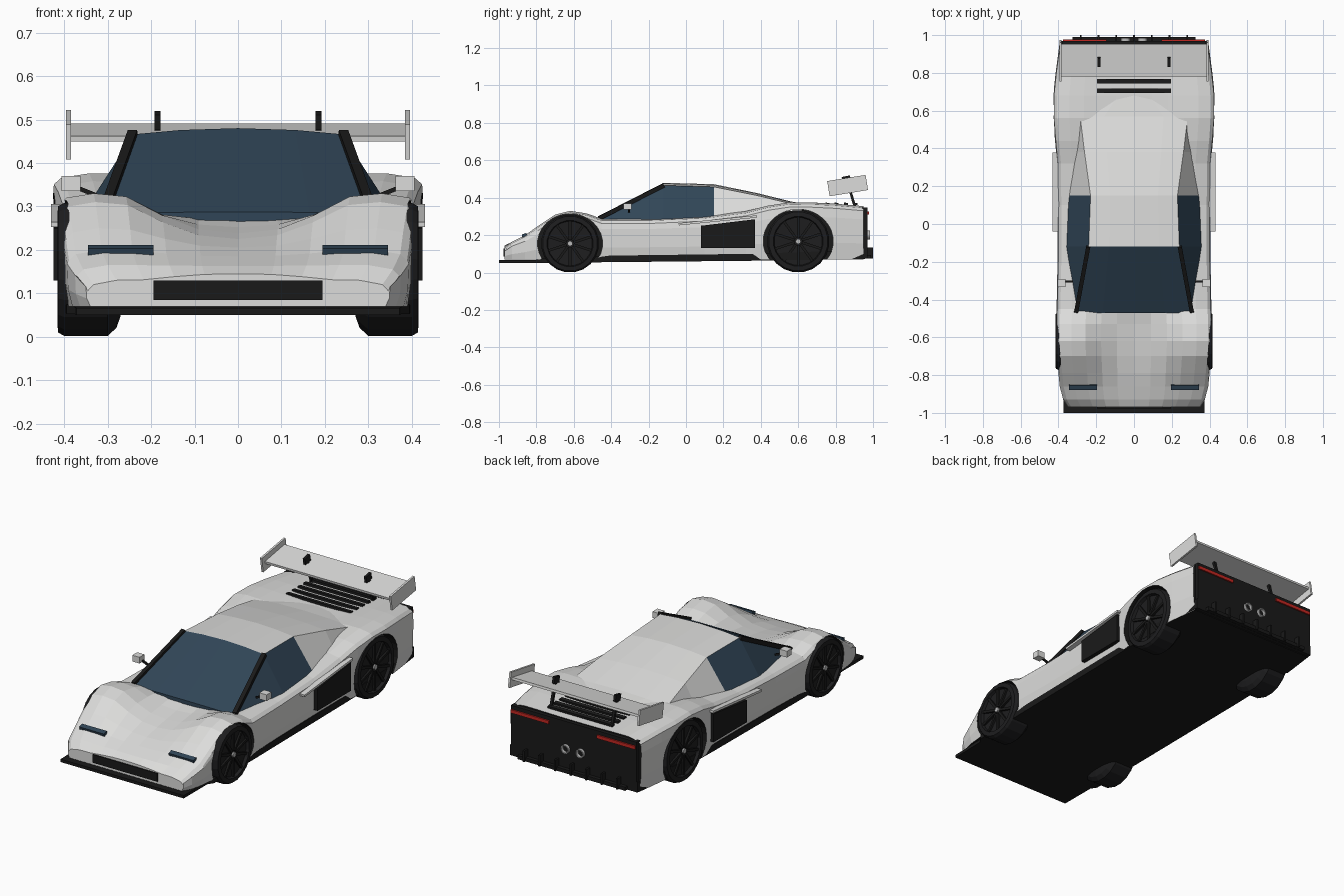
import bpy, bmesh, math
from mathutils import Vector, Matrix

cube = bpy.data.objects.get("Cube")
if cube:
    bpy.data.objects.remove(cube)


def material(name, r, g, b):
    m = bpy.data.materials.new(name)
    m.use_nodes = True
    m.diffuse_color = (r, g, b, 1)
    m.node_tree.nodes["Principled BSDF"].inputs["Base Color"].default_value = (r, g, b, 1)
    return m


WHITE = material("white paint", .72, .72, .71)
BLACK = material("black trim", .01, .01, .01)
RUBBER = material("dark rubber", .013, .013, .014)
GLASS = material("blue glass", .03, .06, .095)
RED = material("red lamp", .55, .02, .015)
METAL = material("pale metal", .5, .5, .5)
SIDES = ((1, "left"), (-1, "right"))


def finish(name, bm, *mats, rule=None):
    bmesh.ops.recalc_face_normals(bm, faces=bm.faces)
    bm.normal_update()
    if rule:
        for f in bm.faces:
            f.material_index = rule(f)
    mesh = bpy.data.meshes.new(name)
    bm.to_mesh(mesh)
    bm.free()
    for m in mats:
        mesh.materials.append(m)
    ob = bpy.data.objects.new(name, mesh)
    bpy.context.collection.objects.link(ob)
    return ob


def box(name, size, loc, mat, tilt=0):
    bm = bmesh.new()
    mx = Matrix.Translation(loc) @ Matrix.Rotation(tilt, 4, 'X') @ Matrix.Diagonal((*size, 1))
    bmesh.ops.create_cube(bm, size=1, matrix=mx)
    return finish(name, bm, mat)


def beam(name, a, b, width, mat):
    a, b = Vector(a), Vector(b)
    turn = (b - a).to_track_quat('Z', 'X').to_matrix().to_4x4()
    bm = bmesh.new()
    mx = Matrix.Translation((a + b) / 2) @ turn @ Matrix.Diagonal((width, width, (b - a).length, 1))
    bmesh.ops.create_cube(bm, size=1, matrix=mx)
    return finish(name, bm, mat)


def lathe(name, profile, centre, axis, sides, mat, stretch=1):
    """Spin (along, radius) points round the X or Y axis."""
    bm = bmesh.new()
    rings = []
    for along, r in profile:
        ring = []
        for i in range(sides):
            t = math.tau * (i + .5) / sides
            u, z = r * math.sin(t) * stretch, r * math.cos(t)
            p = (along, u, z) if axis == 'X' else (u, along, z)
            ring.append(bm.verts.new(Vector(centre) + Vector(p)))
        rings.append(ring)
    skin(bm, rings)
    return finish(name, bm, mat)


def skin(bm, rings):
    n = len(rings[0])
    for a, b in zip(rings, rings[1:]):
        for i in range(n):
            j = (i + 1) % n
            bm.faces.new((a[i], a[j], b[j], b[i]))
    bm.faces.new(rings[0])
    bm.faces.new(rings[-1])


def loft(name, sections, *mats, rule=None):
    """Join half outlines, mirrored in x, given as (y, [(x, z)...])."""
    bm = bmesh.new()
    rings = []
    for y, half in sections:
        full = half + [(-x, z) for x, z in reversed(half[1:-1])]
        rings.append([bm.verts.new((x, y, z)) for x, z in full])
    skin(bm, rings)
    return finish(name, bm, *mats, rule=rule)


# Body shell: y, half width, fender height, centre height
STATIONS = [
    (-.97, .35, .13, .145), (-.93, .375, .165, .163), (-.86, .393, .2, .185),
    (-.79, .4, .25, .205), (-.7, .41, .31, .225), (-.62, .415, .33, .238),
    (-.53, .413, .316, .252), (-.45, .41, .287, .27), (-.2, .405, .287, .28),
    (.1, .405, .3, .29), (.32, .407, .328, .32), (.44, .418, .358, .345),
    (.56, .428, .376, .36), (.68, .428, .374, .362), (.8, .415, .368, .36),
    (.95, .395, .355, .352)]


def body_half(w, zs, zc):
    low = .07
    side = zs - .25 * (zs - low)
    mid = low + .4 * (side - low)
    return [(0, zc), (.22 * w, zc + .1 * (zs - zc)), (.42 * w, zc + .45 * (zs - zc)),
            (.62 * w, zc + .92 * (zs - zc)), (.8 * w, zs), (.95 * w, zs - .01),
            (.99 * w, zs - .025), (w, side), (.995 * w, mid), (.97 * w, low), (0, low)]


body = loft("body_shell", [(y, body_half(w, s, c)) for y, w, s, c in STATIONS], WHITE, BLACK,
            rule=lambda f: int(f.normal.z < -.7 or f.normal.y > .8))

# Wheels and wheel arches
AXLES = (("front", -.62, .155), ("rear", .6, .167))
for end, y, r in AXLES:
    for s, side in SIDES:
        tag = f"{end}_{side}"
        hub = (0, y, r)
        cutter = lathe("arch_cutter_" + tag, [(s * .25, r * 1.03), (s * .5, r * 1.03)],
                       hub, 'X', 28, BLACK, stretch=1.09)
        cutter.hide_render = True
        cutter.hide_set(True)
        cut = body.modifiers.new("arch_" + tag, 'BOOLEAN')
        cut.operation, cut.solver, cut.object = 'DIFFERENCE', 'EXACT', cutter
        cut.material_mode = 'TRANSFER'
        tyre = [(.27, .7 * r), (.28, .88 * r), (.3, r), (.4, r), (.414, .95 * r),
                (.416, .8 * r), (.4, .77 * r), (.395, .1 * r)]
        lathe("tyre_" + tag, [(s * x, q) for x, q in tyre], hub, 'X', 20, RUBBER)
        for k in range(10):
            t = math.tau * k / 10
            d = Vector((0, math.sin(t), math.cos(t)))
            c = Vector((s * .402, y, r))
            beam(f"spoke_{tag}_{k}", c + d * .02, c + d * r * .78, .014, BLACK)
        lathe("hub_" + tag, [(s * .39, .014), (s * .414, .014)], hub, 'X', 10, METAL)

# Cabin: y, roof height, roof half width, roof edge height, base half width, base height
CABIN = [(-.47, .287, .3, .285, .315, .26), (-.12, .48, .24, .466, .36, .28),
         (.15, .472, .23, .458, .348, .295), (.38, .425, .262, .412, .32, .31),
         (.57, .378, .285, .366, .295, .33), (.68, .362, .15, .355, .2, .33)]


def cabin_colour(f):
    c, n = f.calc_center_median(), f.normal
    windscreen = c.y < -.12 and n.z > 0
    side_window = c.y < .15 and abs(n.x) > .4
    return int(windscreen or side_window)


loft("cabin", [(y, [(0, zt), (.55 * xt, zt - .3 * (zt - ze)), (xt, ze), (xb, zb), (0, zb)])
               for y, zt, xt, ze, xb, zb in CABIN], WHITE, GLASS, rule=cabin_colour)

# Floor, sills and front splitter
FLOOR = [(-1, .372, .05, .066), (-.8, .375, .052, .068), (-.77, .395, .052, .075),
         (-.45, .4, .055, .09), (.35, .402, .063, .1), (.78, .4, .07, .115),
         (.97, .385, .074, .13)]
loft("floor_and_splitter", [(y, [(0, t), (w, t), (w, b), (0, b)]) for y, w, b, t in FLOOR], BLACK)
box("front_grille", (.39, .008, .045), (0, -.972, .107), BLACK)

# Tail panel, diffuser, exhausts and deck louvres
box("tail_panel", (.76, .03, .235), (0, .955, .23), BLACK)
box("diffuser_shelf", (.65, .05, .02), (0, .965, .085), BLACK)
for k in range(-3, 4):
    box(f"diffuser_fin_{k + 4}", (.01, .1, .06), (k * .094, .95, .105), BLACK)
for k in range(5):
    box(f"deck_louvre_{k + 1}", (.39, .022, .012), (0, .705 + .05 * k, .367), BLACK, -.1)

for s, side in SIDES:
    # Tail lamp and exhaust
    box("tail_lamp_" + side, (.23, .012, .018), (s * .26, .972, .318), RED)
    lathe("exhaust_" + side, [(.95, .024), (.985, .024), (.985, .018), (.965, .017)],
          (s * .045, 0, .2), 'Y', 16, METAL)
    # Headlamp and windscreen pillar
    box("headlamp_" + side, (.15, .026, .022), (s * .27, -.863, .197), GLASS, .3)
    beam("windscreen_pillar_" + side, (s * .306, -.465, .29), (s * .242, -.12, .466), .022, BLACK)
    # Door mirror
    box("mirror_" + side, (.044, .042, .034), (s * .384, -.312, .353), WHITE)
    beam("mirror_stalk_" + side, (s * .325, -.305, .325), (s * .375, -.305, .345), .01, BLACK)
    # Side intake with a slanted top, and the blade above it
    bm = bmesh.new()
    outline = [(.08, .13), (.37, .13), (.37, .285), (.08, .25)]
    skin(bm, [[bm.verts.new((s * x, y, z)) for y, z in outline] for x in (.385, .425)])
    finish("side_intake_" + side, bm, BLACK)
    box("side_blade_" + side, (.035, .42, .012), (s * .413, .17, .279), WHITE, .1)
    # Wing end plate and strut
    box("wing_end_plate_" + side, (.011, .208, .082), (s * .39, .864, .465), WHITE, .16)
    beam("wing_strut_" + side, (s * .185, .905, .345), (s * .185, .855, .513), .014, BLACK)
    box("wing_strut_cap_" + side, (.014, .045, .035), (s * .185, .858, .498), BLACK, .2)

# Rear wing
box("rear_wing", (.78, .172, .013), (0, .868, .47), WHITE, .17)
